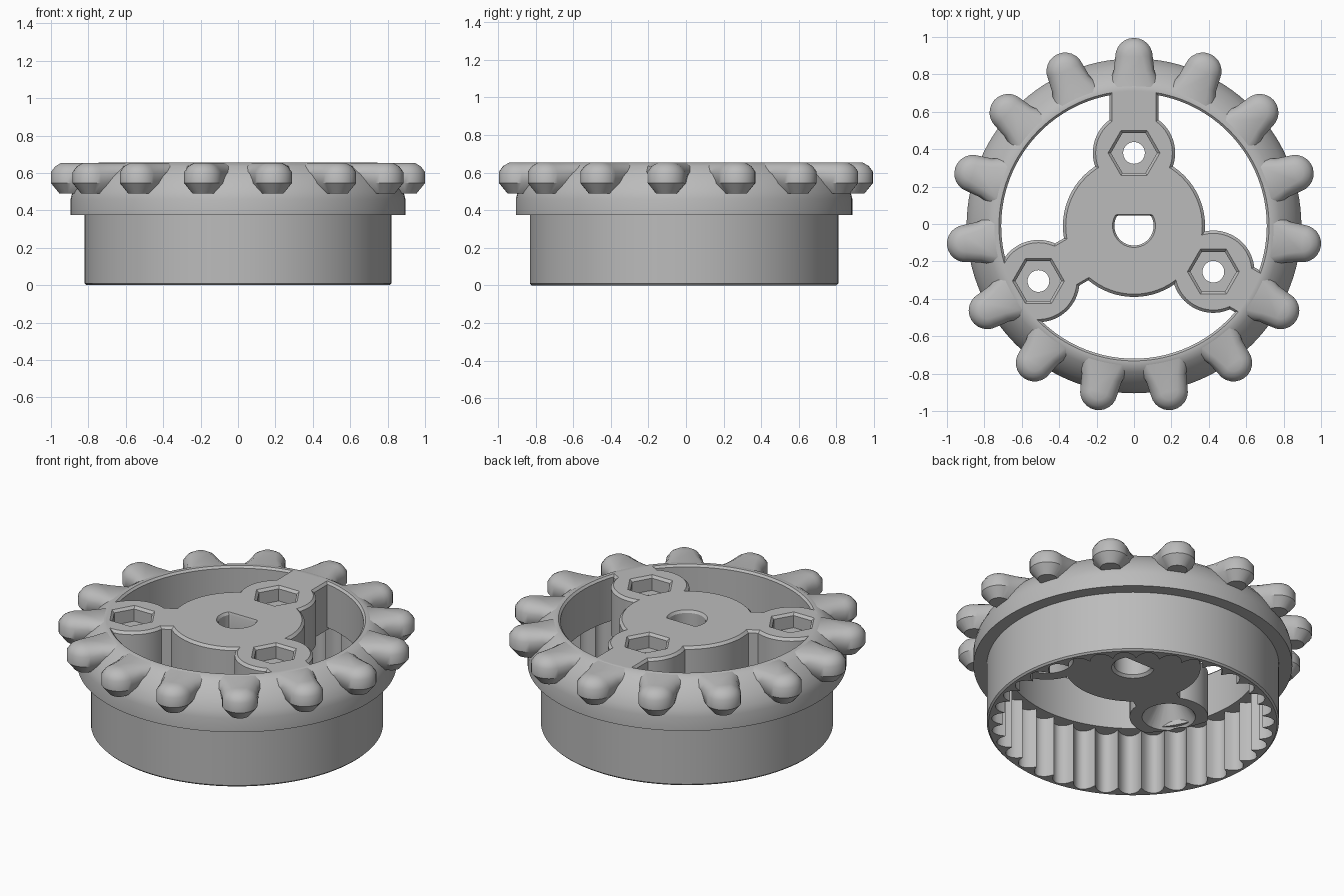
import bpy, bmesh, math
from math import sin, cos, pi, radians

cube = bpy.data.objects.get("Cube")
if cube:
    bpy.data.objects.remove(cube, do_unlink=True)

CENTRE_Y = -0.01
TOP, WEB_BOTTOM, FLANGE = 0.655, 0.36, 0.375
TEETH, RIBS = 15, 35

grey = bpy.data.materials.new("plain grey")
grey.use_nodes = True
grey.diffuse_color = (0.5, 0.5, 0.5, 1)
grey.node_tree.nodes["Principled BSDF"].inputs["Base Color"].default_value = (0.5, 0.5, 0.5, 1)


def circle(r, z, n=96, cx=0, cy=0):
    return [(cx + r * cos(2 * pi * i / n), cy + r * sin(2 * pi * i / n), z) for i in range(n)]


def add_loft(bm, loops, closed=False):
    """Skin matching loops; cap the ends, or join last to first."""
    rings = [[bm.verts.new(p) for p in loop] for loop in loops]
    n = len(rings[0])
    pairs = list(zip(rings, rings[1:]))
    if closed:
        pairs.append((rings[-1], rings[0]))
    for a, b in pairs:
        for i in range(n):
            j = (i + 1) % n
            bm.faces.new((a[i], a[j], b[j], b[i]))
    if not closed:
        bm.faces.new(rings[0][::-1])
        bm.faces.new(rings[-1])


def finish(name, bm):
    bmesh.ops.recalc_face_normals(bm, faces=bm.faces)
    mesh = bpy.data.meshes.new(name)
    bm.to_mesh(mesh)
    bm.free()
    mesh.materials.append(grey)
    obj = bpy.data.objects.new(name, mesh)
    obj.location.y = CENTRE_Y
    bpy.context.collection.objects.link(obj)
    return obj


def loft(name, loops, closed=False):
    bm = bmesh.new()
    add_loft(bm, loops, closed)
    return finish(name, bm)


def activate(obj):
    bpy.ops.object.select_all(action='DESELECT')
    obj.select_set(True)
    bpy.context.view_layer.objects.active = obj


def smooth(obj, angle=32):
    activate(obj)
    bpy.ops.object.shade_smooth_by_angle(angle=radians(angle))


def combine(target, other, operation):
    activate(target)
    mod = target.modifiers.new("combine", 'BOOLEAN')
    mod.operation, mod.solver, mod.object = operation, 'EXACT', other
    bpy.ops.object.modifier_apply(modifier=mod.name)
    bpy.data.objects.remove(other, do_unlink=True)


# Domed rim with a square lower flange
profile = [(.895, FLANGE), (.895, .46), (.885, .50), (.86, .55), (.82, .60), (.78, .635),
           (.745, TOP), (.722, TOP), (.71, .643), (.71, FLANGE)]
smooth(loft("rim", [circle(r, z, 120) for r, z in profile], closed=True))


# Barrel with a scalloped inner wall
def scallops(z):
    n = RIBS * 8
    loop = []
    for i in range(n):
        a = 2 * pi * i / n
        r = 0.73 + 0.065 * abs(sin(RIBS * a / 2)) ** 0.7
        loop.append((r * cos(a), r * sin(a), z))
    return loop


n = RIBS * 8
smooth(loft("barrel", [circle(.81, 0, n), circle(.82, .01, n), circle(.82, .385, n),
                       scallops(.385), scallops(0)], closed=True))


# Rounded outer teeth, flared where they meet the rim
def tooth_loop(angle, z, w, flare, inner, steps=12):
    pts = [(inner, -w * flare), (0.83, -w * (1 + (flare - 1) * 0.35))]
    for i in range(steps + 1):
        t = -pi / 2 + pi * i / steps
        pts.append((0.905 + w * cos(t), w * sin(t)))
    pts += [(x, -y) for x, y in pts[1::-1]]
    return [(x * cos(angle) - y * sin(angle), x * sin(angle) + y * cos(angle), z) for x, y in pts]


bm = bmesh.new()
levels = [(.49, .055, 1, .78), (.545, .1, 1, .78), (.605, .1, 1.25, .78),
          (.635, .078, 1.5, .76), (.654, .045, 2, .74)]
for k in range(TEETH):
    angle = pi / 2 + 2 * pi * k / TEETH
    add_loft(bm, [tooth_loop(angle, *level) for level in levels])
smooth(finish("teeth", bm), 38)


# Hub web: disc, three lugs at growing distances, and arms out to the rim
def boss(name, r, cx=0, cy=0):
    return loft(name, [circle(r, WEB_BOTTOM, 72, cx, cy), circle(r, TOP - .015, 72, cx, cy),
                       circle(r - .015, TOP, 72, cx, cy)])


def arm_loop(a, z, w):
    corners = [(0, -w), (.8, -w), (.8, w), (0, w)]
    return [(x * cos(a) - y * sin(a), x * sin(a) + y * cos(a), z) for x, y in corners]


hub = boss("hub", 0.38)
lugs = []
for degrees, dist in ((90, .39), (-30, .49), (210, .59)):
    a = radians(degrees)
    cx, cy = dist * cos(a), dist * sin(a)
    lugs.append((cx, cy))
    arm = loft("arm", [arm_loop(a, WEB_BOTTOM, .13), arm_loop(a, TOP - .015, .13),
                       arm_loop(a, TOP, .118)])
    combine(hub, arm, 'UNION')
    combine(hub, boss("lug", 0.22, cx, cy), 'UNION')
combine(hub, loft("trim", [circle(.735, .2), circle(.735, .8)]), 'INTERSECT')

# Nut pockets, bolt holes and countersinks in the lugs
for cx, cy in lugs:
    pocket = [(.123, .565), (.123, .64), (.14, .656), (.14, .7)]
    combine(hub, loft("pocket", [circle(r, z, 6, cx, cy) for r, z in pocket]), 'DIFFERENCE')
    bore = [(.15, .3), (.15, WEB_BOTTOM), (.058, .5), (.058, .6)]
    combine(hub, loft("bore", [circle(r, z, 40, cx, cy) for r, z in bore]), 'DIFFERENCE')


# D-shaped shaft hole with chamfered ends
def d_loop(r, z):
    return [(x, min(y, r * 0.52), z) for x, y, z in circle(r, z, 60)]


shaft = [(.12, .3), (.12, WEB_BOTTOM), (.105, .375), (.105, .64), (.115, TOP), (.115, .7)]
combine(hub, loft("shaft", [d_loop(r, z) for r, z in shaft]), 'DIFFERENCE')
smooth(hub)
